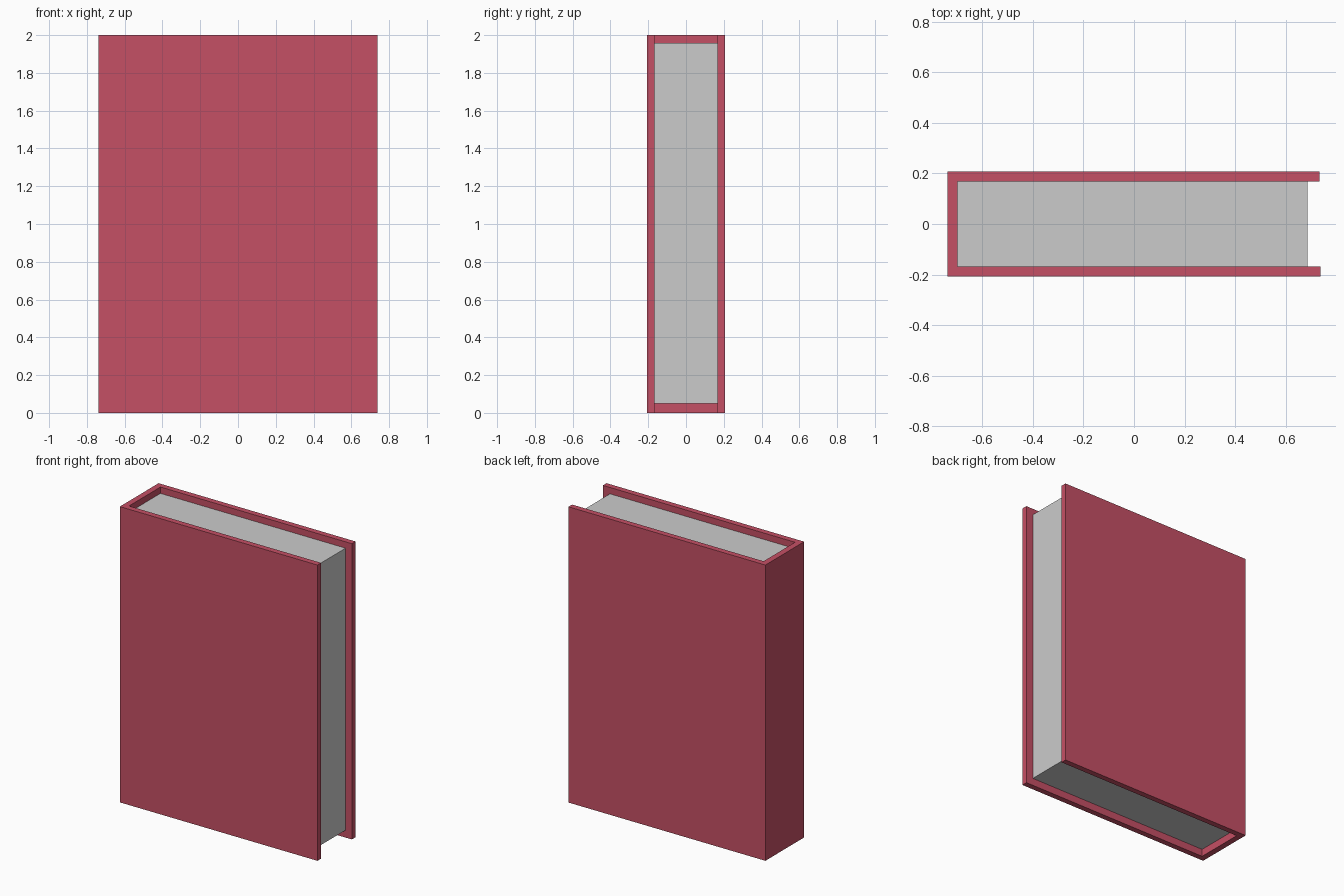
import bpy
import bmesh

if "Cube" in bpy.data.objects:
    bpy.data.objects.remove(bpy.data.objects["Cube"])


def extrude_outline(name, outline, z0, z1, material=None):
    """Closed solid from an xy outline raised between two heights."""
    bm = bmesh.new()
    face = bm.faces.new([bm.verts.new((x, y, z0)) for x, y in outline])
    raised = bmesh.ops.extrude_face_region(bm, geom=[face], use_keep_orig=True)
    top = [v for v in raised["geom"] if isinstance(v, bmesh.types.BMVert)]
    bmesh.ops.translate(bm, verts=top, vec=(0, 0, z1 - z0))
    bmesh.ops.recalc_face_normals(bm, faces=bm.faces)
    mesh = bpy.data.meshes.new(name)
    bm.to_mesh(mesh)
    bm.free()
    obj = bpy.data.objects.new(name, mesh)
    bpy.context.collection.objects.link(obj)
    if material:
        mesh.materials.append(material)
    return obj


red = bpy.data.materials.new("red_cover")
red.diffuse_color = (0.56, 0.08, 0.13, 1)
red.use_nodes = True
red.node_tree.nodes["Principled BSDF"].inputs["Base Color"].default_value = red.diffuse_color

# Overall size and board thickness
back, front_edge, rear_edge = -0.739, 0.739, 0.734
half, inner, spine_inner = 0.207, 0.168, -0.698

# Cover: U-shaped wrap of spine and two boards, open at the fore edge
extrude_outline("cover", [
    (back, -half), (front_edge, -half), (front_edge, -inner),
    (spine_inner, -inner), (spine_inner, inner), (rear_edge, inner),
    (rear_edge, half), (back, half),
], 0, 2, red)

# Page block: recessed at top, bottom and fore edge
extrude_outline("page_block", [
    (spine_inner, -inner), (0.687, -inner), (0.687, inner), (spine_inner, inner),
], 0.05, 1.957)
